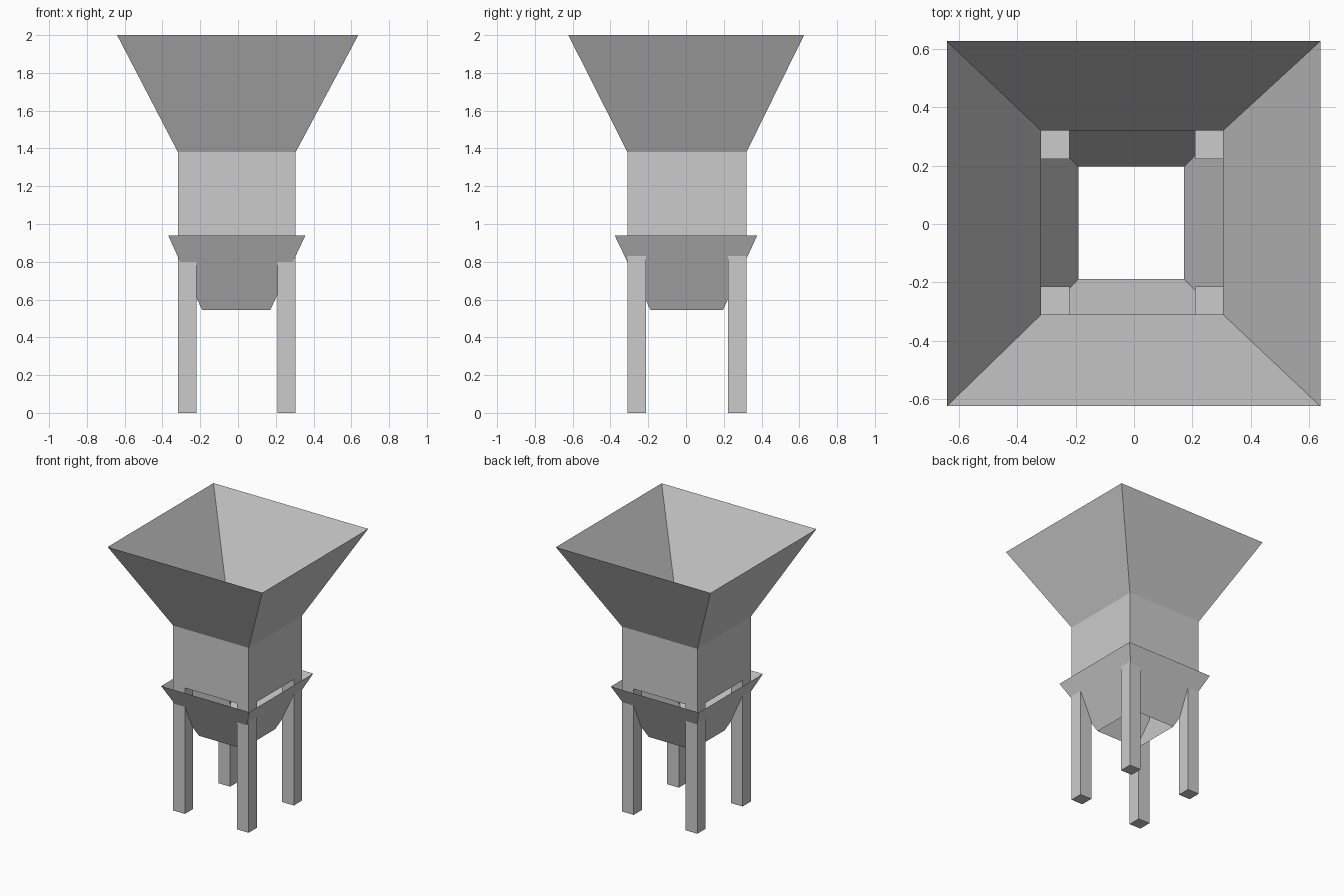
import bpy

if "Cube" in bpy.data.objects:
    bpy.data.objects.remove(bpy.data.objects["Cube"])


def make(name, verts, faces):
    mesh = bpy.data.meshes.new(name)
    mesh.from_pydata(verts, [], faces)
    mesh.update()
    obj = bpy.data.objects.new(name, mesh)
    bpy.context.collection.objects.link(obj)
    return obj


def rect_loft(name, rings, capped=False):
    """Join rectangles (x0, x1, y0, y1, z), lowest first, into a four-sided shell."""
    verts, faces = [], []
    for x0, x1, y0, y1, z in rings:
        verts += [(x0, y0, z), (x1, y0, z), (x1, y1, z), (x0, y1, z)]
    for r in range(len(rings) - 1):
        a = 4 * r
        for i in range(4):
            j = (i + 1) % 4
            faces.append((a + i, a + j, a + 4 + j, a + 4 + i))
    if capped:
        n = len(verts)
        faces += [(3, 2, 1, 0), (n - 4, n - 3, n - 2, n - 1)]
    return make(name, verts, faces)


# Square body section shared by the neck, funnel and legs
X0, X1, Y0, Y1 = -0.318, 0.305, -0.31, 0.32
NECK_BOTTOM, NECK_TOP = 0.94, 1.38

# Flared funnel and straight neck, open at both ends
rect_loft("upper_funnel_and_neck", [
    (X0, X1, Y0, Y1, NECK_BOTTOM),
    (X0, X1, Y0, Y1, NECK_TOP),
    (-0.64, 0.637, -0.623, 0.625, 2.0),
])

# Open discharge hopper below the neck
rect_loft("lower_hopper", [
    (-0.19, 0.171, -0.188, 0.196, 0.545),
    (-0.37, 0.357, -0.378, 0.377, 0.94),
])

# Four square legs flush with the neck corners
W = 0.097
for side, x in (("left", X0), ("right", X1 - W)):
    for end, y in (("front", Y0), ("back", Y1 - W)):
        rect_loft(f"{end}_{side}_leg", [
            (x, x + W, y, y + W, 0.0),
            (x, x + W, y, y + W, NECK_BOTTOM),
        ], capped=True)
